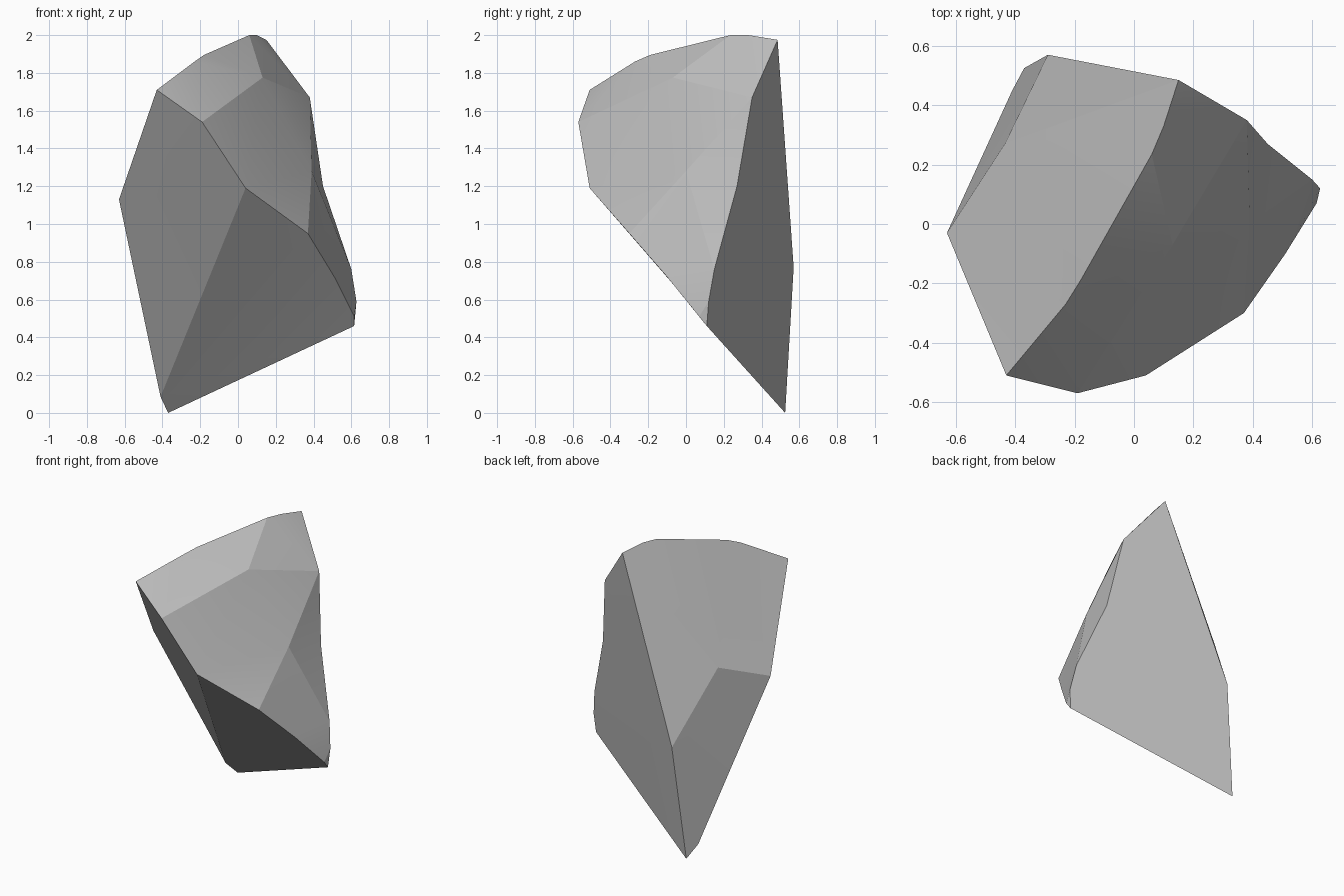
import bpy
import bmesh
import math
from mathutils import Vector

default_cube = bpy.data.objects.get("Cube")
if default_cube:
    bpy.data.objects.remove(default_cube, do_unlink=True)


def make_material(name, colour):
    material = bpy.data.materials.new(name)
    material.use_nodes = True
    material.diffuse_color = colour
    material.node_tree.nodes["Principled BSDF"].inputs["Base Color"].default_value = colour
    return material


# Corner points of the chipped stone, grouped by where they sit
corners = {
    # front rim, running from the upper left down to the right tip
    "brow": (-.43, -.51, 1.71),
    "nose": (-.19, -.57, 1.54),
    "chin": (.04, -.51, 1.19),
    "shoulder": (.37, -.30, .95),
    "rim": (.51, -.10, .72),
    "rim_end": (.615, .07, .51),
    "tip": (.615, .11, .46),
    # right edge of the back, rising from the tip to the peak
    "heel": (.627, .12, .59),
    "hip": (.60, .15, .76),
    "waist": (.45, .27, 1.20),
    "neck": (.38, .35, 1.67),
    "peak": (.15, .485, 1.975),
    # crest, running from the peak forward to the brow
    "crest_back": (.10, .33, 2.0),
    "crest_top": (.06, .235, 2.0),
    "crest_mid": (-.18, -.19, 1.895),
    "crest_front": (-.23, -.27, 1.86),
    # corners inside the broken right side
    "chip": (.13, -.07, 1.775),
    "notch": (.39, 0, 1.28),
    # left side and foot
    "elbow": (-.63, -.03, 1.13),
    "fold": (-.435, .27, 1.25),
    "spine": (-.29, .57, .77),
    "foot": (-.37, .525, 0),
    "toe": (-.41, .45, .085),
}

# Each facet is one break surface, named by the corners around it
facets = {
    "left_front": "brow nose chin toe elbow",
    "underside": "chin shoulder rim rim_end tip foot toe",
    "upper_chip": "brow nose chip crest_top crest_mid crest_front",
    "peak_chip": "crest_top crest_back peak neck chip",
    "broken_front": "nose chin shoulder notch neck chip",
    "notch_wall": "notch neck waist hip",
    "right_shelf": "shoulder notch hip heel tip rim_end rim",
    "back": "peak neck waist hip heel tip foot spine",
    "left_top": "brow crest_front crest_mid crest_top crest_back peak spine fold elbow",
    "left_back": "spine fold elbow toe foot",
}

# Stone shard
bm = bmesh.new()
points = {name: bm.verts.new(Vector(place)) for name, place in corners.items()}
for outline in facets.values():
    bm.faces.new([points[name] for name in outline.split()])
bmesh.ops.recalc_face_normals(bm, faces=bm.faces)
bmesh.ops.triangulate(bm, faces=bm.faces, ngon_method="BEAUTY")

mesh = bpy.data.meshes.new("stone_shard")
bm.to_mesh(mesh)
bm.free()
stone = bpy.data.objects.new("stone_shard", mesh)
bpy.context.collection.objects.link(stone)
mesh.materials.append(make_material("stone_grey", (.5, .5, .5, 1)))

# Soften only the faint creases so the main breaks stay crisp
bpy.ops.object.select_all(action="DESELECT")
stone.select_set(True)
bpy.context.view_layer.objects.active = stone
bpy.ops.object.shade_smooth_by_angle(angle=math.radians(15))
